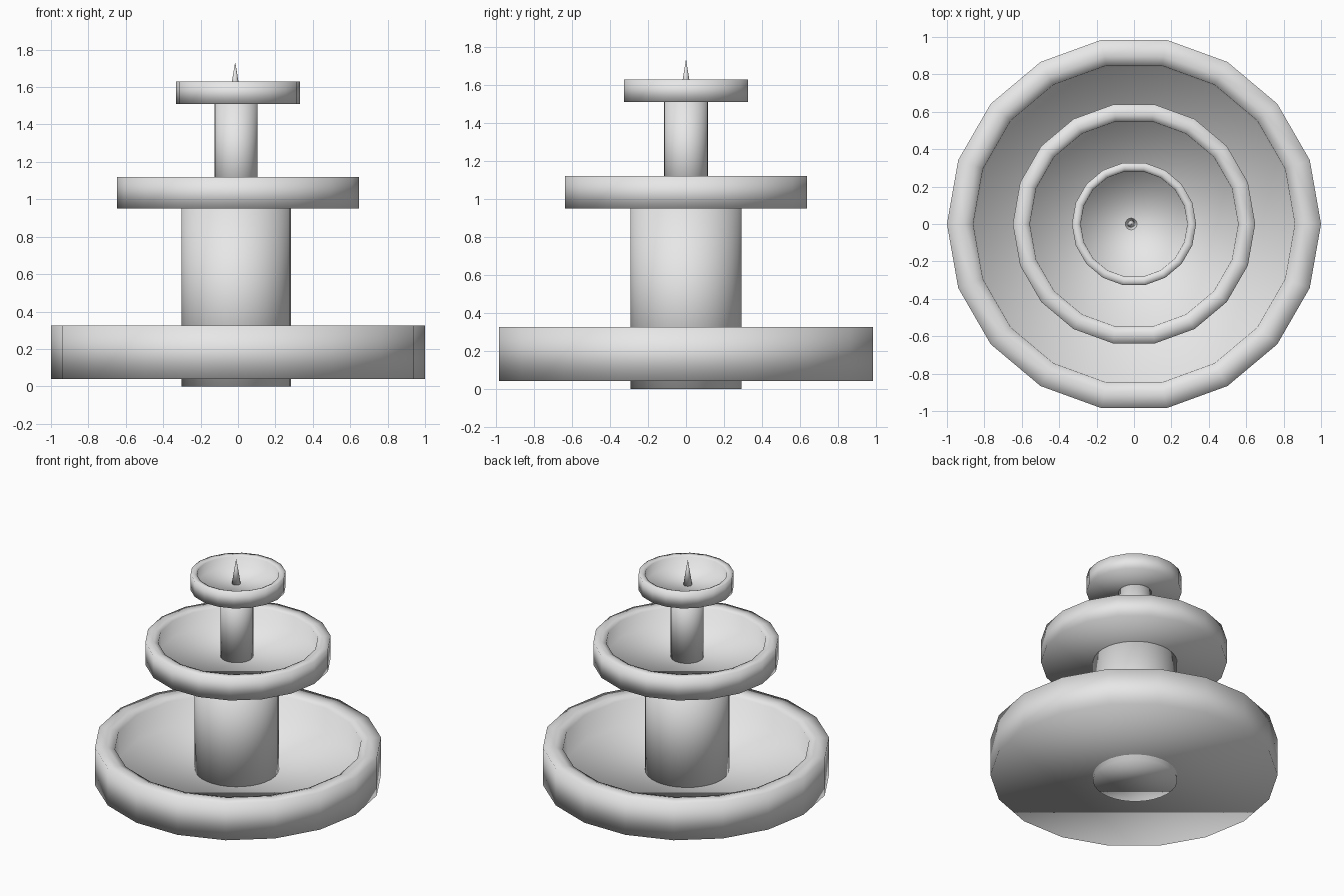
import bpy
import bmesh
from math import cos, sin, tau

cube = bpy.data.objects.get("Cube")
if cube:
    bpy.data.objects.remove(cube, do_unlink=True)

# One plain stone colour for everything
stone = bpy.data.materials.new("pale_grey_stone")
stone.use_nodes = True
colour = (0.8, 0.8, 0.8, 1)
stone.diffuse_color = colour
stone.node_tree.nodes["Principled BSDF"].inputs["Base Color"].default_value = colour


def lathe(name, profile, sides, x=0.0):
    """Turn (radius, z) points around a vertical axis; cap both ends."""
    bm = bmesh.new()
    rings = []
    for radius, z in profile:
        rings.append([bm.verts.new((x + radius * cos(tau * i / sides),
                                    radius * sin(tau * i / sides), z))
                      for i in range(sides)])
    for low, high in zip(rings, rings[1:]):
        for i in range(sides):
            j = (i + 1) % sides
            bm.faces.new((low[i], low[j], high[j], high[i]))
    bm.faces.new(rings[0][::-1])
    bm.faces.new(rings[-1])
    bmesh.ops.recalc_face_normals(bm, faces=bm.faces)
    for face in bm.faces:
        face.smooth = True
    mesh = bpy.data.meshes.new(name)
    bm.to_mesh(mesh)
    bm.free()
    mesh.materials.append(stone)
    obj = bpy.data.objects.new(name, mesh)
    bpy.context.collection.objects.link(obj)
    return obj


def basin(name, radius, bottom, top, floor):
    """Shallow faceted bowl with a broad, slightly sunken inner lip."""
    lip = (top - bottom) * 0.06
    lathe(name, [(radius, bottom), (radius, top), (radius * 0.91, top),
                 (radius * 0.86, top - lip), (radius * 0.85, floor)], 18)


# Three stacked basins
basin("lower_basin", 1.0, 0.04, 0.325, 0.12)
basin("middle_basin", 0.648, 0.95, 1.12, 0.99)
basin("upper_basin", 0.332, 1.51, 1.63, 1.545)

# Columns joining the basins
lathe("lower_column", [(0.293, 0.0), (0.293, 0.97)], 32, -0.01)
lathe("upper_column", [(0.115, 0.97), (0.115, 1.53)], 32, -0.01)

# Pointed spout at the top
lathe("spout", [(0.032, 1.54), (0.001, 1.73)], 32, -0.015)
